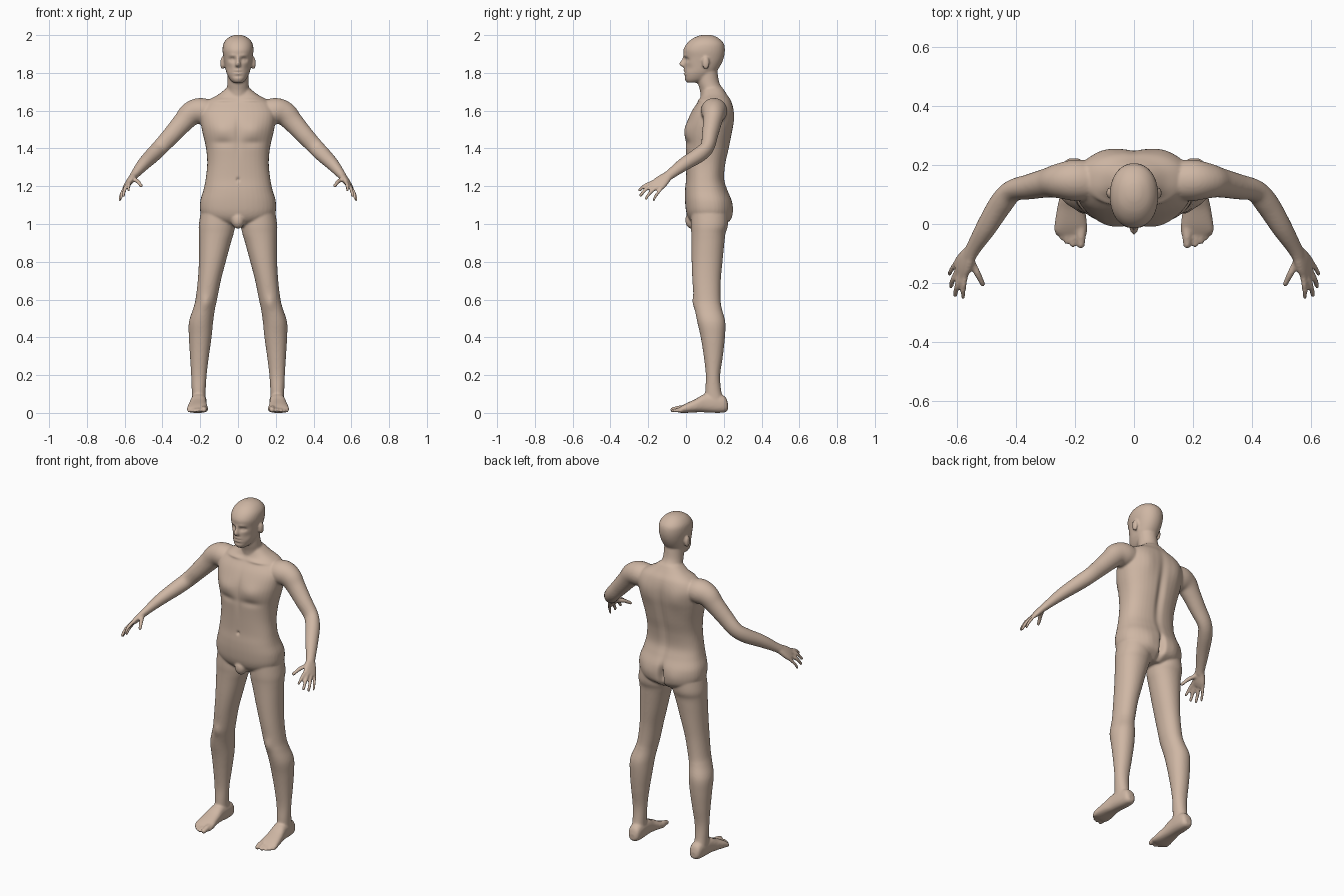
import bpy, bmesh, math
from mathutils import Vector, Matrix

bm = bmesh.new()


def smooth_stations(st, n=5):
    """Catmull-Rom interpolation of station tuples."""
    out = []
    for i in range(len(st) - 1):
        p0, p1, p2, p3 = st[max(i - 1, 0)], st[i], st[i + 1], st[min(i + 2, len(st) - 1)]
        for k in range(n):
            t = k / n
            out.append([0.5 * (2 * b + (c - a) * t + (2 * a - 5 * b + 4 * c - d) * t * t
                               + (3 * b - a - 3 * c + d) * t ** 3)
                        for a, b, c, d in zip(p0, p1, p2, p3)])
    return out + [list(st[-1])]


def loft(rings, side=1, power=2.0, seg=40):
    """Closed skin over rings given as (centre, u, v)."""
    prev = first = None
    for c, u, v in rings:
        ring = []
        for i in range(seg):
            a = 2 * math.pi * i / seg
            ca, sa = math.cos(a), math.sin(a)
            p = (c + u * math.copysign(abs(ca) ** (2 / power), ca)
                 + v * math.copysign(abs(sa) ** (2 / power), sa))
            ring.append(bm.verts.new((p.x * side, p.y, p.z)))
        if prev:
            for i in range(seg):
                j = (i + 1) % seg
                bm.faces.new((prev[i], prev[j], ring[j], ring[i]))
        else:
            first = ring
        prev = ring
    bm.faces.new(first[::-1])
    bm.faces.new(prev)


def column(st, side=1, power=2.0):
    """Horizontal sections: z, centre x, front y, back y, half width."""
    loft([(Vector((cx, (f + b) / 2, z)), Vector((w, 0, 0)), Vector((0, (b - f) / 2, 0)))
          for z, cx, f, b, w in smooth_stations(st)], side, power)


def tube(st, side=1, axis=(0, 1, 0), power=2.0):
    """Sections across a path: x, y, z, radius, radius along axis."""
    st = smooth_stations(st)
    pts = [Vector(s[:3]) for s in st]
    rings = []
    for i, s in enumerate(st):
        t = (pts[min(i + 1, len(pts) - 1)] - pts[max(i - 1, 0)]).normalized()
        v = Vector(axis)
        v = (v - t * v.dot(t)).normalized()
        rings.append((pts[i], t.cross(v) * s[3], v * s[4]))
    loft(rings, side, power)


def blob(c, r, side=1):
    m = Matrix.Translation((c[0] * side, c[1], c[2])) @ Matrix.Diagonal((*r, 1))
    bmesh.ops.create_uvsphere(bm, u_segments=20, v_segments=14, radius=1, matrix=m)


def digit(a, b, c, r, side):
    """Finger or toe through three points with a round tip."""
    tube([(*a, r, r), (*b, r, r), (*c, r * .8, r * .8)], side, axis=(.5, .5, -.6))
    blob(c, (r * .85,) * 3, side)


# Torso
column([(.985, 0, .06, .19, .07), (1.02, 0, .02, .235, .165), (1.06, 0, .002, .245, .198),
        (1.12, 0, -.005, .243, .2), (1.18, 0, -.005, .22, .183), (1.24, 0, 0, .203, .171),
        (1.32, 0, 0, .21, .163), (1.4, 0, -.002, .228, .169), (1.48, 0, -.004, .243, .187),
        (1.54, 0, .006, .252, .198), (1.6, 0, .032, .252, .2), (1.65, 0, .065, .24, .165),
        (1.685, 0, .082, .218, .105), (1.72, 0, .09, .195, .06)], power=2.4)
blob((0, .03, 1.02), (.035, .034, .045))

# Neck and head
column([(1.63, 0, .08, .22, .07), (1.70, 0, .075, .203, .061), (1.75, 0, .062, .176, .056),
        (1.82, 0, .055, .165, .055)])
column([(1.748, 0, .006, .06, .024), (1.765, 0, -.006, .115, .043), (1.80, 0, -.009, .155, .061),
        (1.84, 0, -.009, .183, .07), (1.88, 0, -.01, .2, .077), (1.92, 0, -.014, .206, .082),
        (1.955, 0, .004, .2, .077), (1.982, 0, .035, .175, .057), (1.997, 0, .07, .145, .03),
        (2.002, 0, .095, .12, .01)], power=2.15)
# Nose
column([(1.892, 0, -.014, .02, .009), (1.87, 0, -.024, .02, .010), (1.848, 0, -.037, .02, .014),
        (1.836, 0, -.028, .02, .016), (1.828, 0, -.01, .02, .008)])

for s in (1, -1):
    # Ear
    blob((.082, .105, 1.852), (.012, .019, .034), s)
    # Arm
    tube([(.13, .145, 1.592, .06, .065), (.2, .148, 1.598, .069, .07), (.25, .146, 1.582, .064, .06),
          (.29, .14, 1.54, .055, .05), (.35, .127, 1.473, .048, .043), (.41, .113, 1.408, .043, .037),
          (.45, .07, 1.367, .041, .04), (.5, -.01, 1.317, .034, .036), (.542, -.078, 1.267, .024, .028),
          (.56, -.11, 1.243, .02, .028)], s)
    # Palm
    tube([(.55, -.09, 1.257, .018, .024), (.565, -.115, 1.238, .018, .034),
          (.58, -.14, 1.216, .016, .041), (.592, -.16, 1.2, .011, .04)], s, (.035, .055, -.04), 2.4)
    # Fingers and thumb
    for a, b, c, r in (((.571, -.172, 1.223), (.579, -.218, 1.203), (.579, -.247, 1.178), .0098),
                       ((.582, -.16, 1.214), (.599, -.21, 1.186), (.606, -.24, 1.152), .0102),
                       ((.594, -.147, 1.2), (.613, -.188, 1.168), (.621, -.212, 1.135), .0098),
                       ((.604, -.13, 1.186), (.62, -.158, 1.153), (.625, -.17, 1.127), .0085),
                       ((.556, -.115, 1.24), (.532, -.165, 1.226), (.513, -.203, 1.203), .0115)):
        digit(a, b, c, r, s)
    # Leg
    column([(1.1, .11, .03, .215, .08), (1.0, .112, .026, .222, .095), (.95, .115, .028, .209, .092),
            (.9, .122, .029, .203, .084), (.8, .136, .03, .193, .071), (.7, .152, .034, .184, .061),
            (.6, .168, .042, .183, .057), (.55, .18, .047, .19, .058), (.48, .196, .06, .208, .064),
            (.4, .2, .078, .206, .06), (.3, .204, .094, .195, .05), (.2, .207, .105, .181, .041),
            (.12, .208, .102, .186, .037), (.06, .208, .1, .2, .036), (.03, .207, .11, .2, .03)], s, 2.1)
    # Foot
    loft([(Vector((cx, y, (lo + hi) / 2)), Vector((w, 0, 0)), Vector((0, 0, (hi - lo) / 2)))
          for y, cx, w, lo, hi in smooth_stations([
              (.222, .204, .018, .015, .05), (.208, .204, .033, .004, .085), (.17, .205, .039, 0, .1),
              (.1, .209, .042, .003, .1), (.05, .213, .048, .003, .073), (0, .214, .055, 0, .05),
              (-.025, .214, .056, 0, .036), (-.04, .208, .046, .002, .026)])], s, 2.5)
    # Toes
    for x, y, r in ((.18, -.07, .0165), (.208, -.07, .0115), (.228, -.06, .011),
                    (.245, -.047, .0105), (.259, -.031, .0105)):
        digit((x, .0, r + .01), (x, y * .6, r + .005), (x, y, r), r, s)

bmesh.ops.recalc_face_normals(bm, faces=bm.faces)
mesh = bpy.data.meshes.new("body")
bm.to_mesh(mesh)
bm.free()
body = bpy.data.objects.new("body", mesh)
bpy.context.collection.objects.link(body)

# Fuse the parts into one continuous skin
rm = body.modifiers.new("fuse", 'REMESH')
rm.mode = 'VOXEL'
rm.voxel_size = .006
sm = body.modifiers.new("soften", 'SMOOTH')
sm.factor = .5
sm.iterations = 5
dg = bpy.context.evaluated_depsgraph_get()
skin = bpy.data.meshes.new_from_object(body.evaluated_get(dg))
body.modifiers.clear()
body.data = skin
skin.name = "body"

# Surface anatomy: x, y, z, radii, push along y
marks = [
    (.032, -.01, 1.87, .018, .04, .011, .014),    # eye socket
    (.032, -.004, 1.869, .009, .03, .006, -.006),  # eyeball
    (.03, -.012, 1.892, .022, .03, .008, -.004),  # brow
    (.05, .01, 1.825, .018, .04, .02, .005),      # cheek hollow
    (0, -.01, 1.805, .024, .03, .003, .005),      # mouth line
    (0, -.01, 1.813, .018, .03, .005, -.005),     # upper lip
    (0, -.01, 1.796, .016, .03, .005, -.005),     # lower lip
    (0, -.005, 1.782, .025, .03, .006, .004),     # chin crease
    (.085, 0, 1.495, .06, .06, .045, -.011),      # chest muscle
    (.08, 0, 1.43, .06, .05, .02, .006),          # under the chest
    (0, 0, 1.48, .015, .06, .1, .006),            # breastbone
    (.08, .08, 1.655, .06, .05, .01, -.008),      # collarbone
    (0, 0, 1.235, .008, .03, .01, .009),          # navel
    (0, .24, 1.38, .022, .07, .2, -.014),         # spine groove
    (.1, .24, 1.56, .05, .06, .07, .008),         # shoulder blade
    (0, .24, 1.06, .014, .08, .06, -.035),        # cleft
    (.085, .23, 1.07, .05, .06, .05, .008),       # buttock
    (.17, .045, .585, .025, .04, .035, -.008),    # kneecap
]
for v in skin.vertices:
    x, y, z = v.co
    push = 0
    for cx, cy, cz, rx, ry, rz, amount in marks:
        dz = (z - cz) / rz
        if abs(dz) < 2.5:
            d = ((abs(x) - cx) / rx) ** 2 + ((y - cy) / ry) ** 2 + dz * dz
            if d < 8:
                push += amount * math.exp(-d)
    v.co.y = y + push
for p in skin.polygons:
    p.use_smooth = True

# Skin colour
mat = bpy.data.materials.new("skin")
mat.diffuse_color = (.62, .47, .37, 1)
skin.materials.clear()
skin.materials.append(mat)
